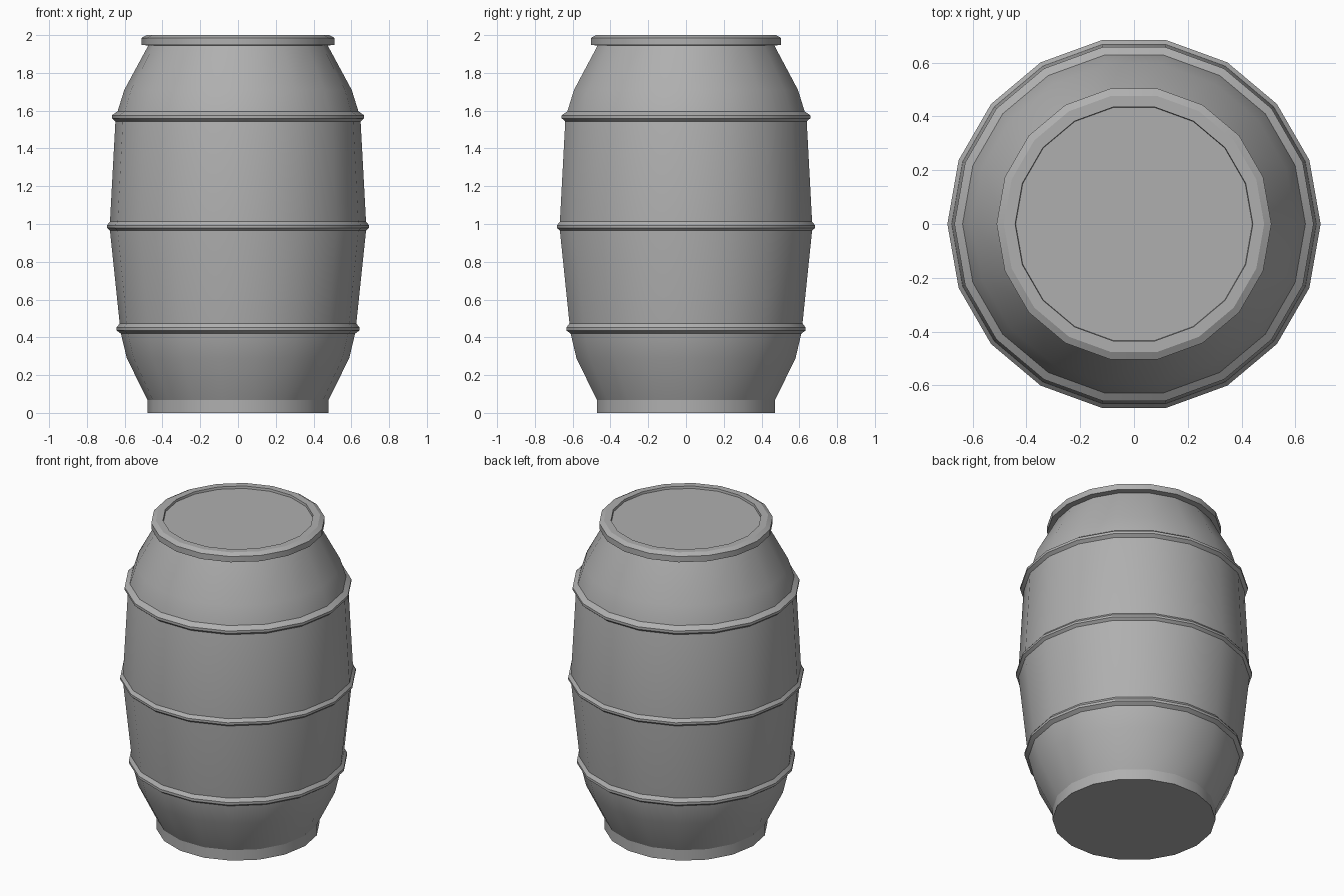
import bpy, bmesh
from math import radians, sin, cos, tau

if "Cube" in bpy.data.objects:
    bpy.data.objects.remove(bpy.data.objects["Cube"])

SIDES = 18
grey = bpy.data.materials.new("dark_grey")
grey.diffuse_color = (0.43, 0.43, 0.43, 1)
grey.use_nodes = True
grey.node_tree.nodes["Principled BSDF"].inputs["Base Color"].default_value = grey.diffuse_color


def lathe(name, profile, cap_bottom=False, cap_top=False):
    """Revolve (radius, z) points, listed bottom to top, around z."""
    bm = bmesh.new()
    rings = [[bm.verts.new((r * cos(tau * i / SIDES), r * sin(tau * i / SIDES), z))
              for i in range(SIDES)] for r, z in profile]
    for low, high in zip(rings, rings[1:]):
        for i in range(SIDES):
            j = (i + 1) % SIDES
            bm.faces.new((low[i], low[j], high[j], high[i]))
    if cap_bottom:
        bm.faces.new(rings[0][::-1])
    if cap_top:
        bm.faces.new(rings[-1])
    mesh = bpy.data.meshes.new(name)
    bm.to_mesh(mesh)
    bm.free()
    mesh.materials.append(grey)
    obj = bpy.data.objects.new(name, mesh)
    bpy.context.collection.objects.link(obj)
    bpy.ops.object.select_all(action='DESELECT')
    obj.select_set(True)
    bpy.context.view_layer.objects.active = obj
    bpy.ops.object.shade_smooth_by_angle(angle=radians(24))
    return obj


# Bulging body with a straight foot and closed bottom
lathe("barrel_body", [(0.479, 0), (0.479, 0.068), (0.589, 0.29), (0.62, 0.42),
                      (0.626, 0.47), (0.678, 0.965), (0.678, 1.01),
                      (0.649, 1.545), (0.638, 1.595), (0.602, 1.71),
                      (0.475, 1.945)], cap_bottom=True)

# Three raised hoops: bottom z, top z, body radius below and above, peak radius
for name, z0, z1, r0, r1, peak in (
        ("lower_hoop", 0.42, 0.474, 0.62, 0.626, 0.643),
        ("middle_hoop", 0.965, 1.012, 0.678, 0.678, 0.694),
        ("upper_hoop", 1.543, 1.597, 0.649, 0.637, 0.668)):
    h = z1 - z0
    lathe(name, [(r0, z0), (peak, z0 + 0.3 * h), (peak, z0 + 0.6 * h), (r1, z1)])

# Chamfered rim with a flat top edge around a slightly sunken lid
lathe("rim_and_lid", [(0.475, 1.945), (0.511, 1.948), (0.511, 1.985),
                      (0.484, 2.0), (0.442, 2.0), (0.44, 1.985)], cap_top=True)
